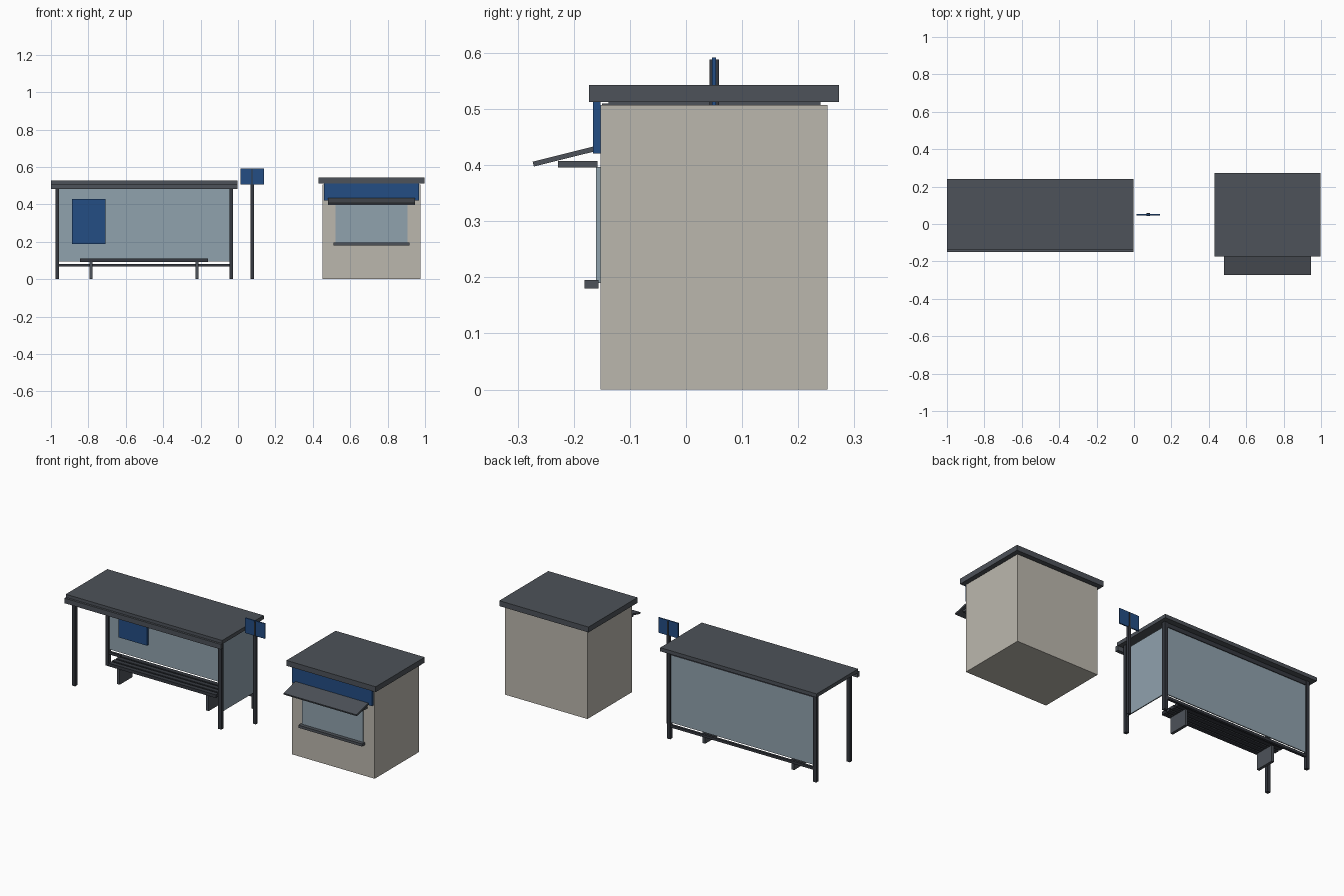
import bpy
import math

cube = bpy.data.objects.get("Cube")
if cube:
    bpy.data.objects.remove(cube, do_unlink=True)


def material(name, color):
    mat = bpy.data.materials.new(name)
    mat.use_nodes = True
    rgba = (*color, 1)
    mat.diffuse_color = rgba
    mat.node_tree.nodes["Principled BSDF"].inputs["Base Color"].default_value = rgba
    return mat


DARK = material("dark_metal", (0.075, 0.085, 0.10))
FRAME = material("frame_metal", (0.035, 0.04, 0.05))
BLUE = material("blue_panel", (0.017, 0.075, 0.23))
GLASS = material("glass", (0.28, 0.36, 0.42))
WALL = material("beige_wall", (0.50, 0.475, 0.42))


def box(name, mat, x, y, z, tilt=0):
    """Box filling the given (low, high) range on each axis, tilted about x."""
    ranges = (x, y, z)
    bpy.ops.mesh.primitive_cube_add(size=1, location=[(a + b) / 2 for a, b in ranges])
    obj = bpy.context.object
    obj.name = name
    obj.scale = [b - a for a, b in ranges]
    bpy.ops.object.transform_apply(location=False, rotation=False, scale=True)
    obj.rotation_euler.x = tilt
    obj.data.materials.append(mat)
    return obj


def around(center, width):
    return (center - width / 2, center + width / 2)


# Shelter roof and front fascia
ROOF_X = (-1.0, -0.004)
box("shelter_roof", DARK, ROOF_X, (-0.138, 0.24), (0.507, 0.528))
box("shelter_fascia", DARK, ROOF_X, (-0.15, -0.13), (0.481, 0.51))

# Shelter corner posts
LEFT_X, RIGHT_X = -0.967, -0.036
FRONT_Y, BACK_Y = -0.105, 0.20
for side, x in (("right", LEFT_X), ("left", RIGHT_X)):
    for end, y in (("front", FRONT_Y), ("back", BACK_Y)):
        box(f"shelter_post_{end}_{side}", FRAME, around(x, 0.02), around(y, 0.02), (0, 0.508))

# Shelter glazing and rails
SPAN = (LEFT_X, RIGHT_X)
box("back_glass", GLASS, SPAN, around(BACK_Y, 0.006), (0.094, 0.485))
box("side_glass", GLASS, around(RIGHT_X, 0.006), (FRONT_Y, BACK_Y), (0.094, 0.485))
box("back_lower_rail", FRAME, SPAN, around(BACK_Y, 0.014), (0.067, 0.082))
box("back_upper_rail", FRAME, SPAN, around(BACK_Y, 0.014), (0.483, 0.508))
box("poster_panel", BLUE, (-0.888, -0.708), (0.183, 0.197), (0.187, 0.428))

# Slatted bench
for i in range(4):
    box(f"bench_slat_{i + 1}", FRAME, (-0.845, -0.16), around(0.04 + 0.035 * i, 0.026), (0.092, 0.11))
for side, x in (("right", -0.786), ("left", -0.219)):
    box(f"bench_support_{side}", DARK, around(x, 0.016), (0.035, 0.15), (0, 0.092))

# Stop sign post and board
box("sign_post", FRAME, around(0.076, 0.017), around(0.05, 0.017), (0, 0.507))
box("sign_bracket", FRAME, around(0.076, 0.005), around(0.05, 0.017), (0.5, 0.588))
box("sign_board", BLUE, around(0.076, 0.126), around(0.05, 0.007), (0.505, 0.592))

# Kiosk body and roof
KIOSK_X = 0.714
box("kiosk_body", WALL, around(KIOSK_X, 0.526), (-0.152, 0.252), (0, 0.507))
box("kiosk_roof", DARK, around(KIOSK_X, 0.568), (-0.173, 0.273), (0.512, 0.543))

# Kiosk front fittings
box("kiosk_fascia_panel", BLUE, around(KIOSK_X, 0.51), (-0.166, -0.152), (0.421, 0.512))
box("kiosk_window", GLASS, around(KIOSK_X, 0.386), (-0.16, -0.15), (0.19, 0.397))
box("kiosk_window_sill", DARK, around(KIOSK_X, 0.406), (-0.181, -0.156), (0.18, 0.195))
box("kiosk_awning_frame", DARK, around(KIOSK_X, 0.44), (-0.228, -0.158), (0.396, 0.407))
box("kiosk_awning", DARK, around(KIOSK_X, 0.465), around(-0.215, 0.118), around(0.416, 0.009),
    tilt=math.radians(14))
